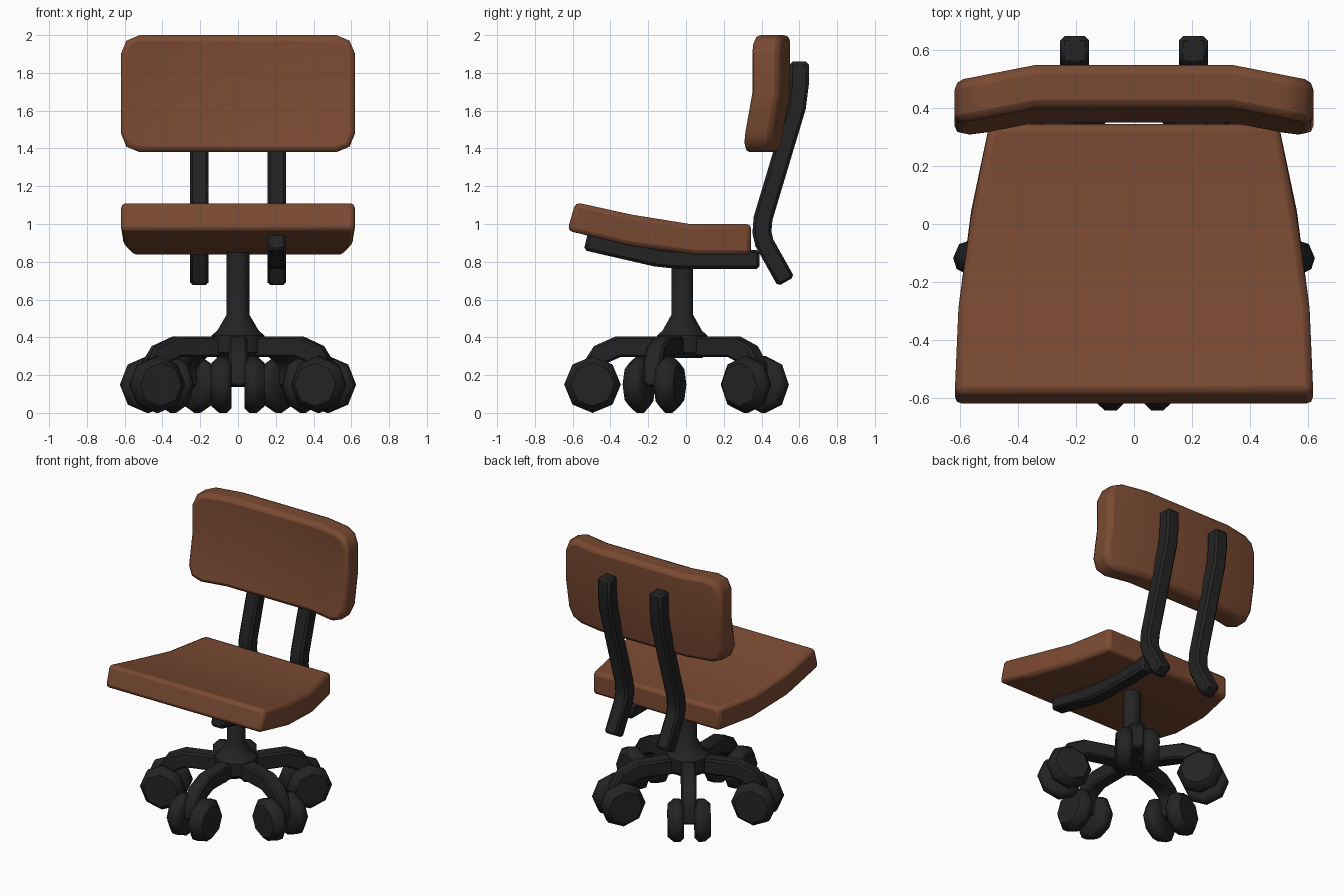
import bpy, bmesh, math
from mathutils import Matrix, Vector

if "Cube" in bpy.data.objects:
    bpy.data.objects.remove(bpy.data.objects["Cube"])


def material(name, rgb):
    m = bpy.data.materials.new(name)
    m.diffuse_color = (*rgb, 1)
    m.use_nodes = True
    m.node_tree.nodes["Principled BSDF"].inputs["Base Color"].default_value = m.diffuse_color
    return m


BROWN = material("brown leather", (0.195, 0.068, 0.032))
BLACK = material("black plastic", (0.017, 0.017, 0.017))


def loft(rings):
    """Join equal-length rings of points into a capped solid."""
    bm = bmesh.new()
    vr = [[bm.verts.new(p) for p in ring] for ring in rings]
    n = len(vr[0])
    for a, b in zip(vr, vr[1:]):
        for i in range(n):
            bm.faces.new((a[i], a[(i + 1) % n], b[(i + 1) % n], b[i]))
    bm.faces.new(vr[0])
    bm.faces.new(vr[-1])
    bmesh.ops.recalc_face_normals(bm, faces=bm.faces)
    return bm


def finish(bm, name, mat, matrix=Matrix(), bevel=0, segments=1, smooth=40):
    mesh = bpy.data.meshes.new(name)
    bm.to_mesh(mesh)
    bm.free()
    mesh.transform(matrix)
    mesh.materials.append(mat)
    ob = bpy.data.objects.new(name, mesh)
    bpy.context.collection.objects.link(ob)
    if bevel:
        m = ob.modifiers.new("bevel", 'BEVEL')
        m.width, m.segments = bevel, segments
        m.limit_method, m.angle_limit = 'ANGLE', math.radians(55)
    bpy.ops.object.select_all(action='DESELECT')
    ob.select_set(True)
    bpy.context.view_layer.objects.active = ob
    bpy.ops.object.shade_smooth_by_angle(angle=math.radians(smooth))
    return ob


def bar(path, w, t):
    """Sweep a rectangle (half sizes w, t) along a path in the yz plane."""
    pts = [Vector(p) for p in path]
    rings = []
    for i, p in enumerate(pts):
        d0 = (p - pts[i - 1]).normalized() if i else None
        d1 = (pts[i + 1] - p).normalized() if i < len(pts) - 1 else None
        d0, d1 = d0 or d1, d1 or d0
        d = (d0 + d1).normalized()
        n = Vector((-d.y, d.x)) * (t / d.dot(d0))
        a, b = p + n, p - n
        rings.append([(-w, *a), (w, *a), (w, *b), (-w, *b)])
    return loft(rings)


def lathe(profile, n, phase=0):
    """Revolve (radius, height) pairs about z."""
    angles = [2 * math.pi * (i + phase) / n for i in range(n)]
    return loft([[(r * math.cos(a), r * math.sin(a), h) for a in angles]
                 for r, h in profile])


# Seat: stations of half width, then top y, z and bottom y, z
stations = [(0.62, -0.585, 1.115, -0.628, 0.965), (0.607, -0.29, 1.05, -0.29, 0.883),
            (0.563, 0.02, 1.0, 0.05, 0.838), (0.50, 0.345, 1.0, 0.345, 0.838)]
seat = loft([[(-w, ty, tz), (w, ty, tz), (w, by, bz), (-w, by, bz)]
             for w, ty, tz, by, bz in stations])
finish(seat, "seat", BROWN, bevel=0.025, segments=2, smooth=50)

# Backrest: curved slab with wings forward and lower part tilted forward
rows = [(1.38, 0.345), (1.69, 0.40), (2.0, 0.40)]
rings = []
for x in (-0.62, -0.34, 0.34, 0.62):
    s = -0.055 if abs(x) > 0.5 else 0
    rings.append([(x, y + s, z) for z, y in rows]
                 + [(x, y + s + 0.15, z) for z, y in reversed(rows)])
back = loft(rings)
corners = [e for e in back.edges
           if all(abs(v.co.x) > 0.6 for v in e.verts)
           and abs(e.verts[0].co.z - e.verts[1].co.z) < 0.01]
bmesh.ops.bevel(back, geom=corners, offset=0.1, segments=2, profile=0.5, affect='EDGES')
finish(back, "backrest", BROWN, bevel=0.03, segments=2, smooth=50)

# Two bent uprights behind the backrest
upright = [(0.53, 0.695), (0.415, 0.90), (0.402, 0.955), (0.408, 1.03),
           (0.585, 1.62), (0.60, 1.74), (0.60, 1.86)]
for side, x in (("left", -0.205), ("right", 0.205)):
    finish(bar(upright, 0.05, 0.05), side + "_upright", BLACK,
           Matrix.Translation((x, 0, 0)), bevel=0.015)

# Single rail under the seat
rail = [(-0.53, 0.91), (-0.16, 0.825), (-0.05, 0.813), (0.39, 0.813)]
finish(bar(rail, 0.05, 0.05), "seat_rail", BLACK,
       Matrix.Translation((0.205, 0, 0)), bevel=0.015)

# Column flaring into the hub
centre = Matrix.Translation((0, -0.02, 0))
column = lathe([(0.11, 0.29), (0.14, 0.32), (0.14, 0.41), (0.11, 0.435),
                (0.06, 0.52), (0.06, 0.85)], 10)
finish(column, "column", BLACK, centre)

# Five legs, each ending in a pair of wheels
leg = [(-0.05, 0.35), (-0.34, 0.35), (-0.43, 0.31), (-0.475, 0.24), (-0.48, 0.14)]
wheel = [(0.125, 0.035), (0.15, 0.06), (0.15, 0.10), (0.115, 0.14)]
for k in range(5):
    turn = centre @ Matrix.Rotation(math.radians(72 * k), 4, 'Z')
    finish(bar(leg, 0.05, 0.055), f"leg_{k + 1}", BLACK, turn, bevel=0.012)
    for side, angle in (("left", -90), ("right", 90)):
        place = turn @ Matrix.Translation((0, -0.475, 0.15)) @ Matrix.Rotation(math.radians(angle), 4, 'Y')
        finish(lathe(wheel, 8), f"wheel_{k + 1}_{side}", BLACK, place, smooth=50)
